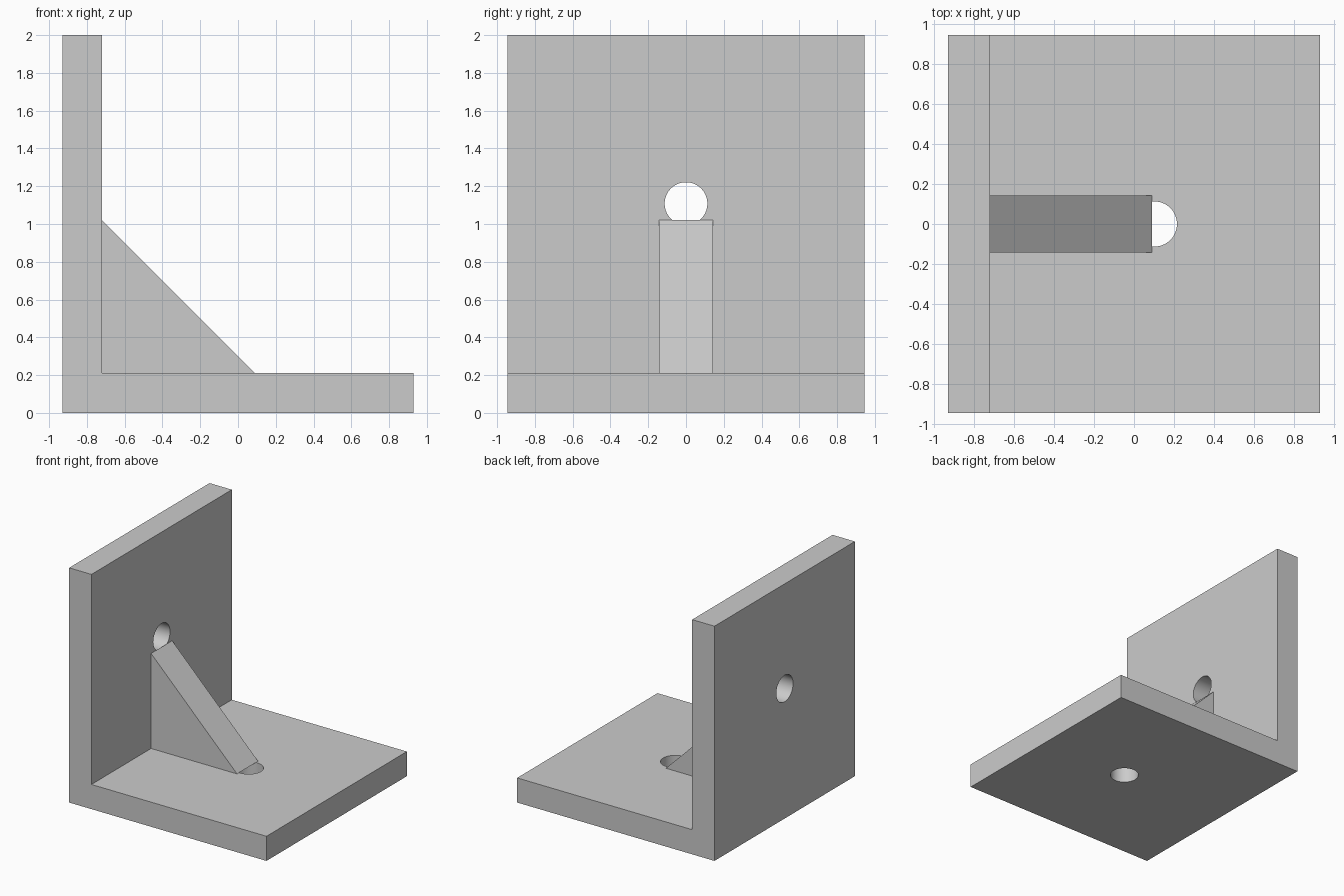
import bpy
import bmesh
from math import radians
from mathutils import Vector

if "Cube" in bpy.data.objects:
    bpy.data.objects.remove(bpy.data.objects["Cube"], do_unlink=True)

X, Y, Z = 0.93, 0.945, 2.0         # half length, half width, height
T = 0.21                           # plate thickness
INNER = -X + T                     # inner face of the upright plate
RIB, RIB_HALF = 0.81, 0.142        # rib leg length and half width
HOLE_R, HOLE_X, HOLE_Z = 0.113, 0.102, 1.108

grey = bpy.data.materials.new("plain grey")
grey.use_nodes = True
colour = (0.6, 0.6, 0.6, 1)
grey.diffuse_color = colour
grey.node_tree.nodes["Principled BSDF"].inputs["Base Color"].default_value = colour


def extruded(name, profile, half):
    """Solid from an x-z profile, extruded symmetrically along y."""
    bm = bmesh.new()
    face = bm.faces.new([bm.verts.new((x, -half, z)) for x, z in profile])
    grown = bmesh.ops.extrude_face_region(bm, geom=[face])["geom"]
    verts = [v for v in grown if isinstance(v, bmesh.types.BMVert)]
    bmesh.ops.translate(bm, verts=verts, vec=Vector((0, 2 * half, 0)))
    bmesh.ops.recalc_face_normals(bm, faces=bm.faces)
    mesh = bpy.data.meshes.new(name)
    bm.to_mesh(mesh)
    bm.free()
    mesh.materials.append(grey)
    obj = bpy.data.objects.new(name, mesh)
    bpy.context.collection.objects.link(obj)
    return obj


def drill(target, name, location, tilt):
    """Cut a round hole through the target."""
    bpy.ops.mesh.primitive_cylinder_add(vertices=64, radius=HOLE_R, depth=3 * T,
                                        location=location, rotation=(0, tilt, 0))
    cutter = bpy.context.object
    cutter.name = name
    cutter.data.materials.append(grey)
    mod = target.modifiers.new(name, "BOOLEAN")
    mod.operation, mod.solver, mod.object = "DIFFERENCE", "EXACT", cutter
    bpy.context.view_layer.objects.active = target
    bpy.ops.object.modifier_apply(modifier=mod.name)
    bpy.data.objects.remove(cutter, do_unlink=True)


# L-shaped bracket with one bolt hole in each plate
bracket = extruded("bracket", [(-X, 0), (X, 0), (X, T), (INNER, T), (INNER, Z), (-X, Z)], Y)
drill(bracket, "base_hole", (HOLE_X, 0, T / 2), 0)
drill(bracket, "wall_hole", (-X + T / 2, 0, HOLE_Z), radians(90))

# Triangular stiffening rib
extruded("rib", [(INNER, T), (INNER + RIB, T), (INNER, T + RIB)], RIB_HALF)

# Smooth hole walls, sharp plate edges
bpy.ops.object.select_all(action="DESELECT")
bracket.select_set(True)
bpy.context.view_layer.objects.active = bracket
bpy.ops.object.shade_smooth_by_angle(angle=radians(30))
